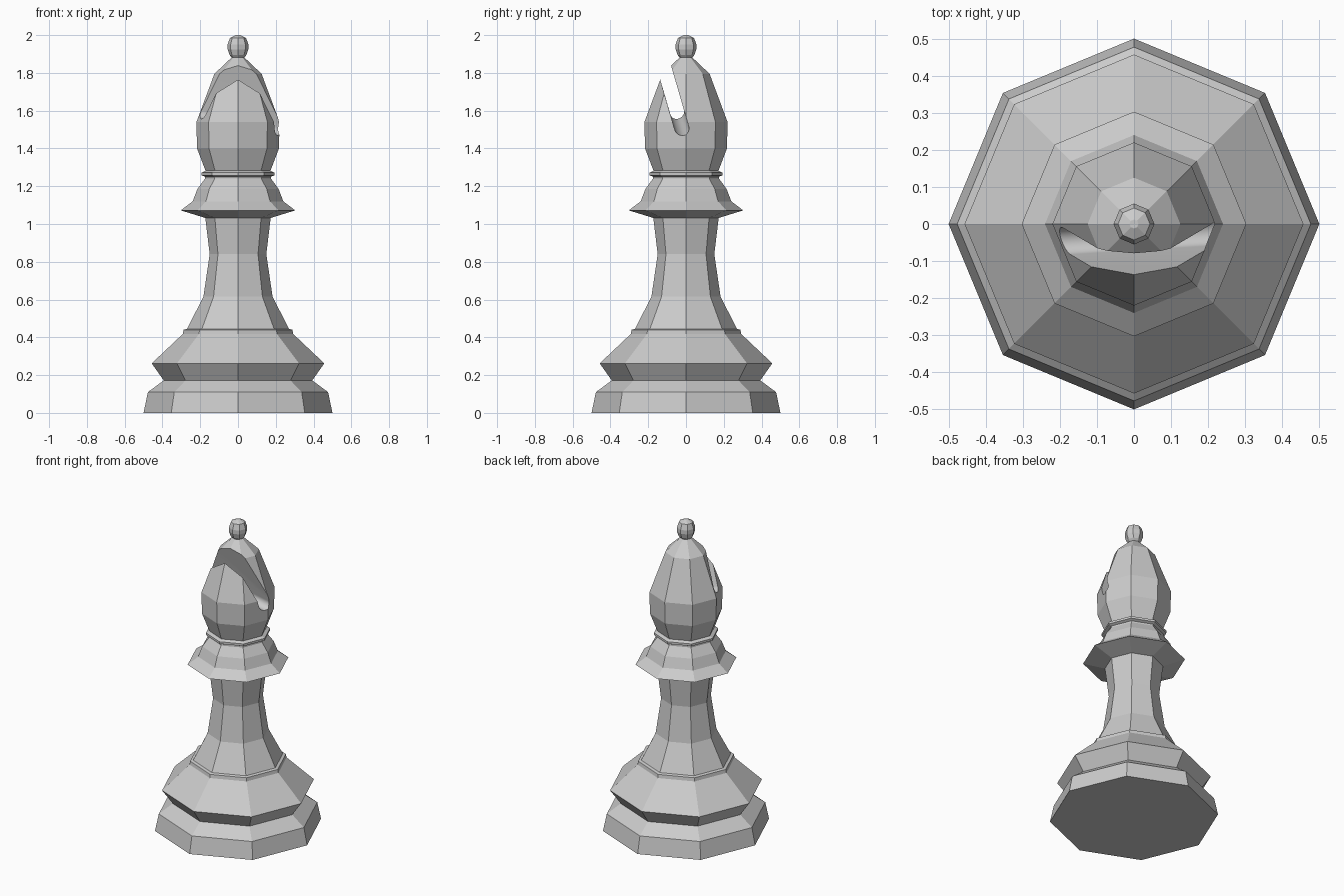
import bpy, bmesh, math
from mathutils import Vector

if "Cube" in bpy.data.objects:
    bpy.data.objects.remove(bpy.data.objects["Cube"])

SIDES = 8


def make_object(name, bm):
    bmesh.ops.recalc_face_normals(bm, faces=bm.faces[:])
    mesh = bpy.data.meshes.new(name)
    bm.to_mesh(mesh)
    bm.free()
    obj = bpy.data.objects.new(name, mesh)
    bpy.context.collection.objects.link(obj)
    return obj


def lathe(name, profile):
    """Closed eight-sided turning from (radius, height) points."""
    bm = bmesh.new()
    rings = []
    for r, z in profile:
        rings.append([bm.verts.new((r * math.cos(math.tau * i / SIDES),
                                    r * math.sin(math.tau * i / SIDES), z))
                      for i in range(SIDES)])
    for a, b in zip(rings, rings[1:]):
        for i in range(SIDES):
            j = (i + 1) % SIDES
            bm.faces.new((a[i], a[j], b[j], b[i]))
    bm.faces.new(rings[0][::-1])
    bm.faces.new(rings[-1])
    return make_object(name, bm)


# Stepped foot and waisted stem
lathe("foot", [(0.50, 0), (0.477, 0.11), (0.393, 0.172), (0.457, 0.262),
               (0.292, 0.418), (0.288, 0.44), (0.27, 0.445)])
lathe("stem", [(0.27, 0.445), (0.183, 0.615), (0.15, 0.84), (0.173, 1.032)])

# Flared collar with a thin neck ring
lathe("collar", [(0.173, 1.032), (0.303, 1.072), (0.24, 1.12), (0.215, 1.185),
                 (0.175, 1.24), (0.175, 1.25), (0.193, 1.258), (0.193, 1.272),
                 (0.172, 1.282)])

# Pointed head
head = lathe("head", [(0.172, 1.282), (0.217, 1.40), (0.22, 1.54),
                      (0.125, 1.795), (0.03, 1.885)])

# Slanted slot cutter: a long U section swept sideways
up = Vector((0, -0.28, 0.96))
side = Vector((0, 0.96, 0.28))
axis = Vector((0.42, 0.026, -0.092))
centre = Vector((0, -0.035, 1.552))
radius = 0.038
section = [side * radius + up * 0.6]
section += [side * radius * math.cos(t) - up * radius * math.sin(t)
            for t in (math.pi * k / 16 for k in range(17))]
section += [-side * radius + up * 0.6]
bm = bmesh.new()
ends = [[bm.verts.new(centre + axis * s + p) for p in section] for s in (-1, 1)]
bm.faces.new(ends[0])
bm.faces.new(ends[1][::-1])
for i in range(len(section)):
    j = (i + 1) % len(section)
    bm.faces.new((ends[0][i], ends[0][j], ends[1][j], ends[1][i]))
cutter = make_object("slot_cutter", bm)
cutter.hide_render = True

cut = head.modifiers.new("slot", 'BOOLEAN')
cut.operation = 'DIFFERENCE'
cut.solver = 'EXACT'
cut.object = cutter
bpy.context.view_layer.objects.active = head
head.select_set(True)
bpy.ops.object.modifier_apply(modifier="slot")
bpy.data.objects.remove(cutter)
# Rounded slot floor is smooth, the facets stay crisp
bpy.ops.object.shade_smooth_by_angle(angle=math.radians(14))

# Small knob on top
lathe("knob", [(0.03, 1.878), (0.045, 1.895), (0.055, 1.925), (0.055, 1.95),
               (0.043, 1.985), (0.012, 2.0)])
